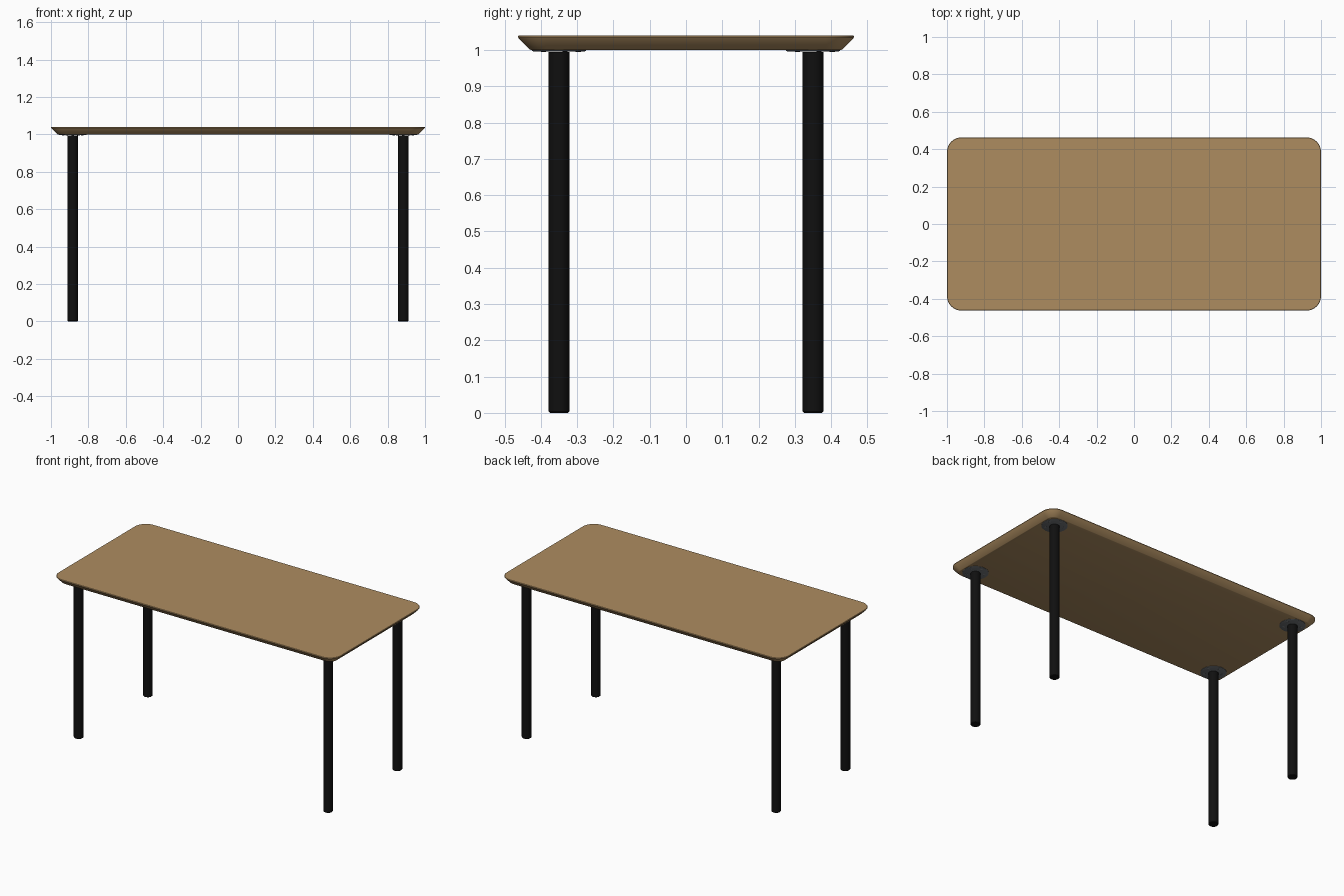
import bpy, bmesh, math
from mathutils import Matrix, Vector

if "Cube" in bpy.data.objects:
    bpy.data.objects.remove(bpy.data.objects["Cube"])


def material(name, rgb):
    m = bpy.data.materials.new(name)
    m.diffuse_color = (*rgb, 1)
    m.use_nodes = True
    m.node_tree.nodes["Principled BSDF"].inputs["Base Color"].default_value = m.diffuse_color
    return m


WOOD = material("warm wood", (0.42, 0.265, 0.118))
BLACK = material("black metal", (0.005, 0.005, 0.005))
STEEL = material("grey steel", (0.15, 0.16, 0.17))


def finish(name, bm, mat):
    bmesh.ops.recalc_face_normals(bm, faces=bm.faces)
    me = bpy.data.meshes.new(name)
    bm.to_mesh(me)
    bm.free()
    me.materials.append(mat)
    ob = bpy.data.objects.new(name, me)
    bpy.context.collection.objects.link(ob)
    bpy.ops.object.select_all(action='DESELECT')
    ob.select_set(True)
    bpy.context.view_layer.objects.active = ob
    bpy.ops.object.shade_smooth_by_angle(angle=math.radians(30))
    return ob


def loft(bm, rings):
    """Skin closed rings of points and cap both ends."""
    loops = [[bm.verts.new(p) for p in r] for r in rings]
    n = len(loops[0])
    for a, b in zip(loops, loops[1:]):
        for i in range(n):
            j = (i + 1) % n
            bm.faces.new((a[i], a[j], b[j], b[i]))
    bm.faces.new(loops[0][::-1])
    bm.faces.new(loops[-1])


def rounded_rect(hx, hy, r, z, steps=10):
    pts = []
    for k, (sx, sy) in enumerate(((1, 1), (-1, 1), (-1, -1), (1, -1))):
        for i in range(steps + 1):
            a = math.pi / 2 * (k + i / steps)
            pts.append((sx * (hx - r) + r * math.cos(a),
                        sy * (hy - r) + r * math.sin(a), z))
    return pts


def circle(x, y, r, z, n=32):
    return [(x + r * math.cos(2 * math.pi * i / n),
             y + r * math.sin(2 * math.pi * i / n), z) for i in range(n)]


# table top with undercut edge: (inset, height)
bm = bmesh.new()
profile = [(0.036, 1.0), (0.033, 1.001), (0.003, 1.031), (0.0, 1.035),
           (0.0, 1.038), (0.002, 1.04)]
loft(bm, [rounded_rect(1 - d, 0.463 - d, 0.078 - d, z) for d, z in profile])
finish("table_top", bm, WOOD)

# legs, mounting plates and screws at the four corners
for sx, side in ((-1, "left"), (1, "right")):
    for sy, end in ((-1, "front"), (1, "back")):
        x, y = sx * 0.884, sy * 0.35
        tag = f"{end}_{side}"

        bm = bmesh.new()
        loft(bm, [circle(x, y, r, z) for r, z in
                  ((0.025, 0), (0.0285, 0.004), (0.0285, 0.994))])
        finish("leg_" + tag, bm, BLACK)

        bm = bmesh.new()
        loft(bm, [circle(x, y, r, z) for r, z in
                  ((0.070, 0.996), (0.075, 0.998), (0.075, 1.0005))])
        finish("mounting_plate_" + tag, bm, STEEL)

        bm = bmesh.new()
        for i in range(5):
            a = 2 * math.pi * (i + 0.25) / 5
            px, py = x + 0.053 * math.cos(a), y + 0.053 * math.sin(a)
            loft(bm, [circle(px, py, r, z, 12) for r, z in
                      ((0.005, 0.994), (0.008, 0.9955), (0.008, 0.997))])
        finish("plate_screws_" + tag, bm, STEEL)
